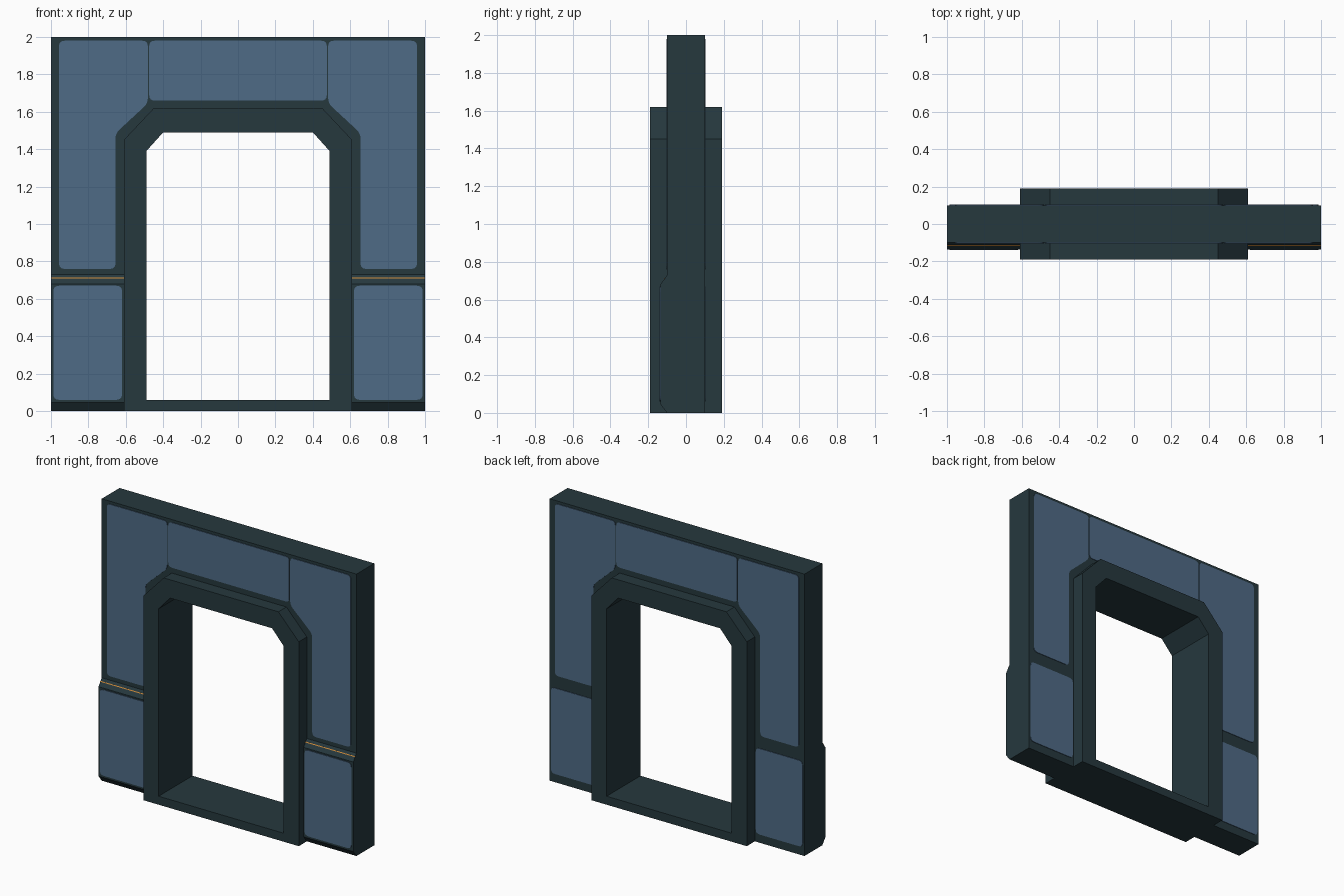
import bpy, bmesh
from mathutils import Vector

if "Cube" in bpy.data.objects:
    bpy.data.objects.remove(bpy.data.objects["Cube"])


def material(name, rgb):
    m = bpy.data.materials.new(name)
    m.diffuse_color = (*rgb, 1)
    m.use_nodes = True
    m.node_tree.nodes["Principled BSDF"].inputs["Base Color"].default_value = m.diffuse_color
    return m


DARK = material("dark slate metal", (0.019, 0.040, 0.048))
BLUE = material("steel blue panel", (0.078, 0.145, 0.240))
ORANGE = material("orange trim", (0.60, 0.25, 0.04))


def finish(name, bm, mat):
    bmesh.ops.recalc_face_normals(bm, faces=bm.faces)
    mesh = bpy.data.meshes.new(name)
    bm.to_mesh(mesh)
    bm.free()
    mesh.materials.append(mat)
    ob = bpy.data.objects.new(name, mesh)
    bpy.context.collection.objects.link(ob)
    return ob


def prism(name, pts, y0, y1, mat):
    """Extrude an x-z outline from y0 to y1."""
    bm = bmesh.new()
    a = [bm.verts.new((x, y0, z)) for x, z in pts]
    b = [bm.verts.new((x, y1, z)) for x, z in pts]
    bm.faces.new(a)
    bm.faces.new(b[::-1])
    for i in range(len(a)):
        j = (i + 1) % len(a)
        bm.faces.new((a[i], b[i], b[j], a[j]))
    return finish(name, bm, mat)


def ring(name, outer, inner, y0, y1, mat):
    """Extruded outline with a matching opening."""
    bm = bmesh.new()
    loops = [[bm.verts.new((x, y, z)) for x, z in pts]
             for pts, y in ((outer, y0), (outer, y1), (inner, y1), (inner, y0))]
    n = len(outer)
    for k in range(4):
        p, q = loops[k], loops[(k + 1) % 4]
        for i in range(n):
            j = (i + 1) % n
            bm.faces.new((p[i], p[j], q[j], q[i]))
    return finish(name, bm, mat)


def extrude_x(name, profile, x0, x1, mat):
    """Extrude a y-z profile from x0 to x1."""
    bm = bmesh.new()
    a = [bm.verts.new((x0, y, z)) for y, z in profile]
    b = [bm.verts.new((x1, y, z)) for y, z in profile]
    bm.faces.new(a)
    bm.faces.new(b[::-1])
    for i in range(len(a)):
        j = (i + 1) % len(a)
        bm.faces.new((a[i], b[i], b[j], a[j]))
    return finish(name, bm, mat)


def rounded(pts, r=0.03, steps=4):
    """Round every corner of an outline."""
    out = []
    for i, p in enumerate(pts):
        p = Vector(p)
        a = p + (Vector(pts[i - 1]) - p).normalized() * r
        b = p + (Vector(pts[(i + 1) % len(pts)]) - p).normalized() * r
        for k in range(steps + 1):
            t = k / steps
            out.append(tuple(a * (1 - t) ** 2 + p * 2 * t * (1 - t) + b * t * t))
    return out


def arch(w, z0, z1, cw, z2):
    return [(-w, z0), (w, z0), (w, z1), (cw, z2), (-cw, z2), (-w, z1)]


# Door frame with chamfered top corners and sill
frame_outer = arch(0.61, 0, 1.45, 0.45, 1.62)
ring("door_frame", frame_outer, arch(0.49, 0.06, 1.39, 0.40, 1.49), -0.19, 0.19, DARK)

# Wall around the frame
wall = [(-1, 0), (-1, 2), (1, 2), (1, 0)] + frame_outer[1:] + frame_outer[:1]
prism("wall", wall, -0.1, 0.1, DARK)

# Panel outlines
upper = rounded([(0.482, 1.98), (0.957, 1.98), (0.957, 0.76), (0.655, 0.76),
                 (0.655, 1.485), (0.482, 1.645)])
lower = rounded([(0.62, 0.06), (0.987, 0.06), (0.987, 0.67), (0.62, 0.67)])
lintel = rounded([(-0.475, 1.66), (0.475, 1.66), (0.475, 1.98), (-0.475, 1.98)])

T = 0.004
for s, side in ((-1, "left"), (1, "right")):
    # Thickened lower wall block on the front, bevelled top and bottom
    extrude_x(f"lower_block_{side}",
              [(-0.1, 0), (-0.135, 0.045), (-0.135, 0.68), (-0.1, 0.73)],
              s * 0.61, s * 1.0, DARK)
    # Thin trim line on the upper bevel
    extrude_x(f"trim_line_{side}",
              [(-0.1165, 0.708), (-0.1185, 0.709), (-0.115, 0.714), (-0.113, 0.713)],
              s * 0.61, s * 1.0, ORANGE)
    up = [(s * x, z) for x, z in upper]
    lo = [(s * x, z) for x, z in lower]
    prism(f"upper_panel_front_{side}", up, -0.1 - T, -0.1, BLUE)
    prism(f"upper_panel_back_{side}", up, 0.1, 0.1 + T, BLUE)
    prism(f"lower_panel_front_{side}", lo, -0.135 - T, -0.135, BLUE)
    prism(f"lower_panel_back_{side}", lo, 0.1, 0.1 + T, BLUE)

# Panels above the opening
prism("lintel_panel_front", lintel, -0.1 - T, -0.1, BLUE)
prism("lintel_panel_back", lintel, 0.1, 0.1 + T, BLUE)
